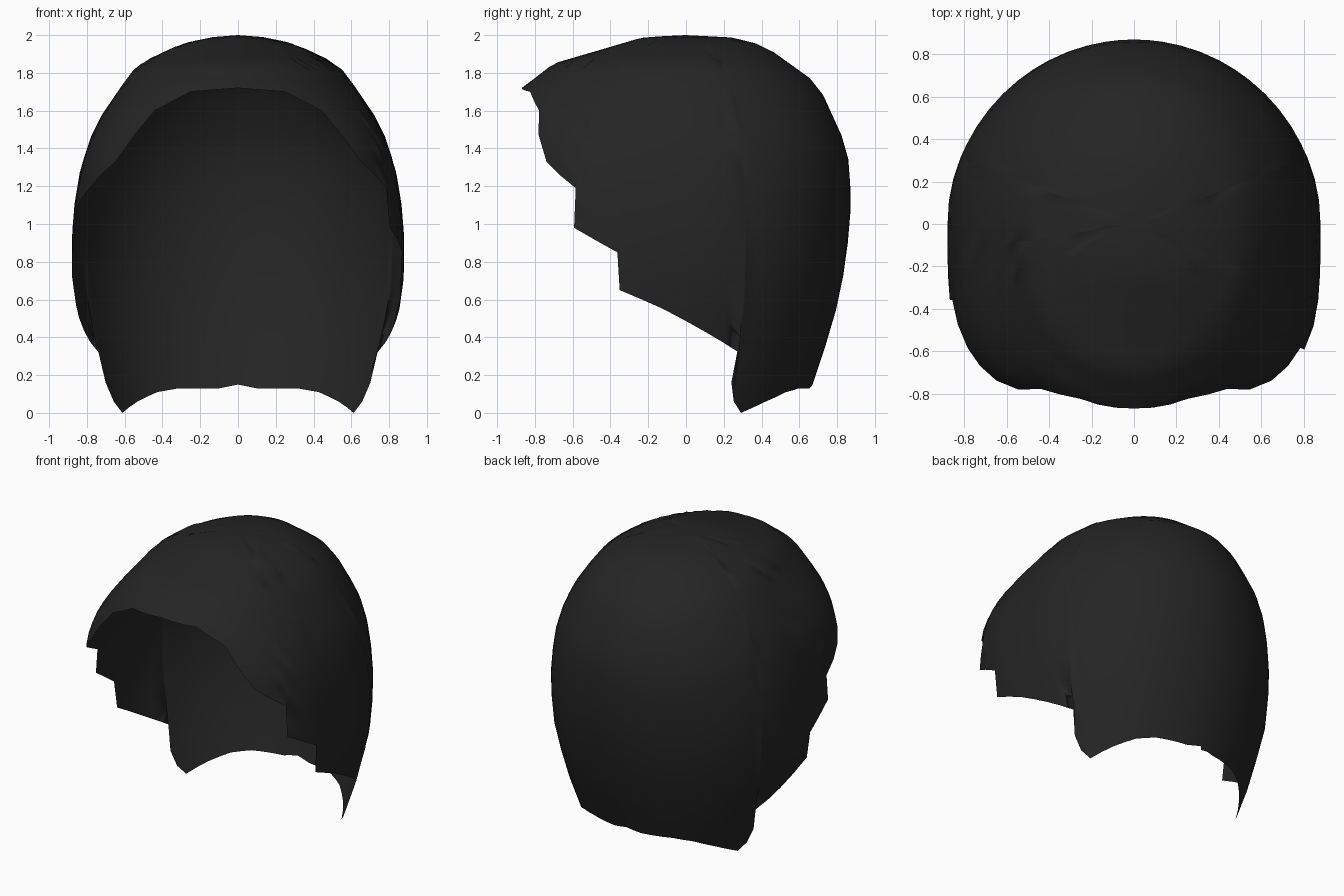
import bpy, bmesh, math

if "Cube" in bpy.data.objects:
    bpy.data.objects.remove(bpy.data.objects["Cube"])

# Profiles from crown down: (z, half width / front depth / back depth)
WIDTH = [(0, .70), (.16, .75), (.32, .80), (.43, .82), (.55, .855), (.73, .88), (.93, .88),
         (1.11, .865), (1.29, .835), (1.46, .78), (1.58, .72), (1.74, .61), (1.82, .55),
         (1.86, .50), (1.955, .30), (1.99, .13), (2, 0)]
FRONT = [(0, .87), (1.33, .87), (1.5, .90), (1.72, .87), (1.78, .79), (1.85, .70),
         (1.92, .46), (1.985, .24), (1.995, .12), (2, 0)]
BACK = [(0, .60), (.15, .67), (.27, .71), (.42, .76), (.64, .82), (.85, .85), (1.0, .87),
        (1.2, .87), (1.4, .855), (1.74, .70), (1.92, .45), (1.96, .36), (1.997, .2), (2, 0)]

# Rim of the opening, front centre to nape (x, y, z); the two temples differ
BROW = [(0, -.87, 1.72), (.25, -.82, 1.70), (.46, -.81, 1.60), (.55, -.79, 1.475),
        (.65, -.74, 1.33), (.78, -.58, 1.19)]
TEMPLE_R = [(.80, -.59, .98), (.86, -.36, .85), (.88, -.36, .65), (.85, -.12, .55)]
TEMPLE_L = [(.86, -.36, 1.07), (.87, -.36, .90), (.88, -.14, .75), (.88, -.14, .57)]
NAPE = [(.81, .10, .43), (.74, .28, .32), (.70, .24, .16), (.65, .25, .06), (.61, .29, 0),
        (.53, .42, .06), (.42, .52, .11), (.31, .59, .13), (.10, .66, .13), (0, .67, .15)]
ROWS = 16


def sample(table, z):
    for (z0, v0), (z1, v1) in zip(table, table[1:]):
        if z <= z1:
            return v0 + (v1 - v0) * (z - z0) / (z1 - z0)
    return table[-1][1]


def surface(angle, z):
    """Point on the superelliptic head section at height z."""
    c, s = max(math.cos(angle), 0), math.sin(angle)
    w = max(sample(WIDTH, z), 1e-5)
    d = max(sample(FRONT if s < 0 else BACK, z), 1e-5)
    n = 2.0
    if s < 0:
        n = 2.1 + 1.4 * min(max((1.75 - z) / .4, 0), 1)
    r = ((c / w) ** n + (abs(s) / d) ** n) ** (-1 / n)
    return r * c, r * s, z


def columns(rim):
    """Rim points as (column angle, rim angle, rim z), densified along long spans."""
    pts, last = [], -9
    for x, y, z in rim:
        a = math.atan2(y, x)
        last = max(a, last + .005)
        pts.append((last, a, z))
    out = []
    for p, q in zip(pts, pts[1:]):
        n = max(1, math.ceil((q[0] - p[0]) / math.radians(8)))
        out += [tuple(u + (v - u) * i / n for u, v in zip(p, q)) for i in range(n)]
    return out + [pts[-1]]


bm = bmesh.new()
apex = bm.verts.new((0, 0, 2))
for side, temple in ((1, TEMPLE_R), (-1, TEMPLE_L)):
    prev = None
    for a0, a1, zr in columns(BROW + temple + NAPE):
        col = [apex]
        for j in range(1, ROWS + 1):
            t = j / ROWS
            x, y, z = surface(a0 + (a1 - a0) * t ** 20, 2 - (2 - zr) * t ** 1.8)
            col.append(bm.verts.new((side * x, y, z)))
        if prev:
            for j in range(ROWS):
                quad = [prev[j], prev[j + 1], col[j + 1], col[j]]
                if j == 0:
                    quad.pop()
                bm.faces.new(quad if side > 0 else quad[::-1])
        prev = col
# Join the two halves along the centre line
bmesh.ops.remove_doubles(bm, verts=bm.verts, dist=.0005)
mesh = bpy.data.meshes.new("hair_shell")
bm.to_mesh(mesh)
bm.free()
hair = bpy.data.objects.new("hair_shell", mesh)
bpy.context.collection.objects.link(hair)
for p in mesh.polygons:
    p.use_smooth = True

black = bpy.data.materials.new("black_hair")
black.diffuse_color = (.018, .018, .018, 1)
black.use_nodes = True
black.node_tree.nodes["Principled BSDF"].inputs["Base Color"].default_value = black.diffuse_color
mesh.materials.append(black)
